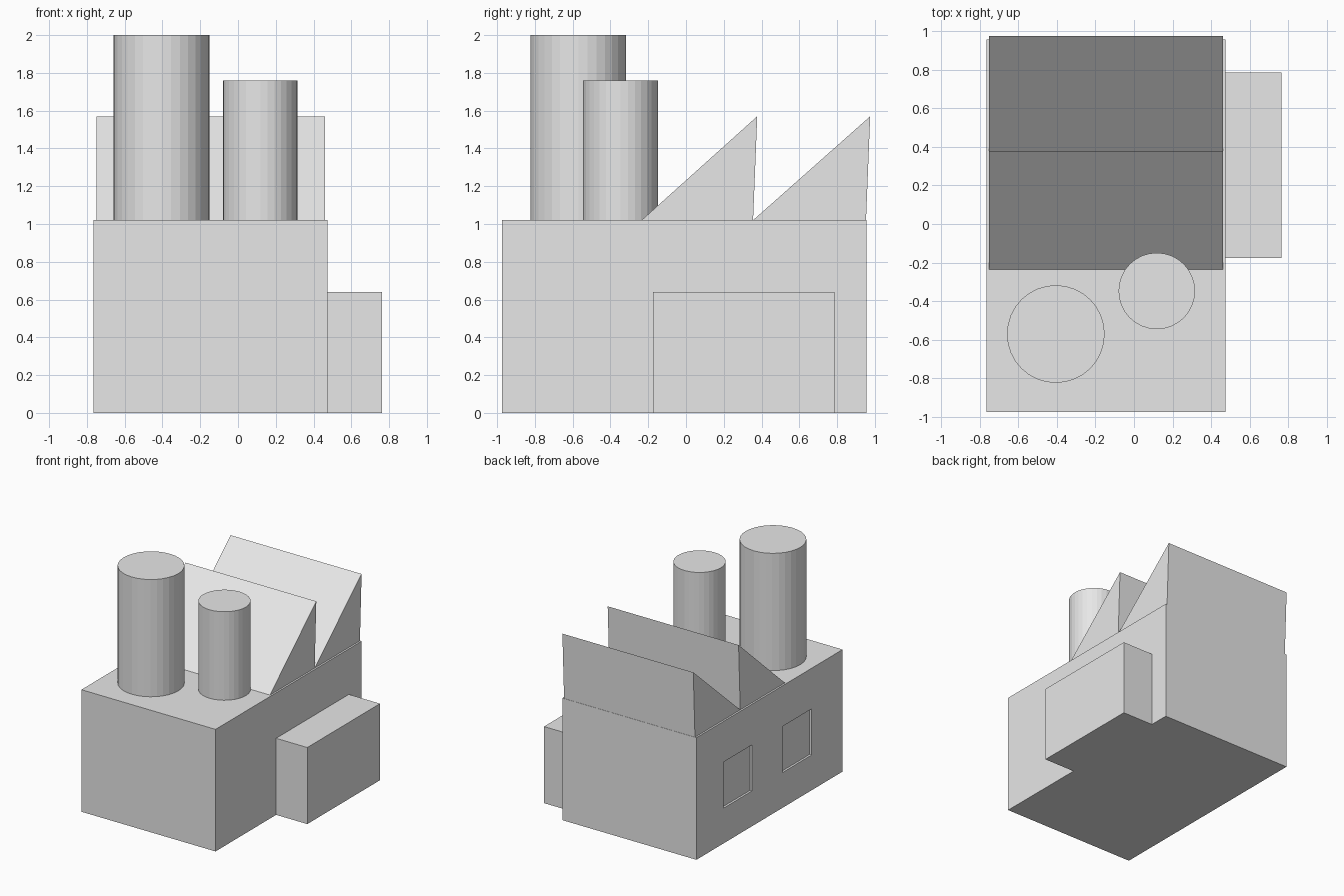
import bpy
import bmesh
from mathutils import Matrix, Vector

cube = bpy.data.objects.get("Cube")
if cube:
    bpy.data.objects.remove(cube, do_unlink=True)

grey = bpy.data.materials.new("plain_grey")
grey.use_nodes = True
grey.diffuse_color = (0.8, 0.8, 0.8, 1)
grey.node_tree.nodes["Principled BSDF"].inputs["Base Color"].default_value = (0.8, 0.8, 0.8, 1)

WALL_TOP = 1.02


def finish(name, bm):
    bmesh.ops.recalc_face_normals(bm, faces=bm.faces)
    mesh = bpy.data.meshes.new(name)
    bm.to_mesh(mesh)
    bm.free()
    mesh.materials.append(grey)
    obj = bpy.data.objects.new(name, mesh)
    bpy.context.collection.objects.link(obj)
    return obj


def box(name, low, high):
    low, high = Vector(low), Vector(high)
    bm = bmesh.new()
    bmesh.ops.create_cube(bm, size=1, matrix=Matrix.Translation((low + high) / 2)
                          @ Matrix.Diagonal((*(high - low), 1)))
    return finish(name, bm)


def chimney(name, x, y, radius, top):
    bm = bmesh.new()
    bmesh.ops.create_cone(bm, cap_ends=True, segments=32, radius1=radius, radius2=radius,
                          depth=top - WALL_TOP,
                          matrix=Matrix.Translation((x, y, (top + WALL_TOP) / 2)))
    return finish(name, bm)


def roof_tooth(name, front, back):
    # Triangular side profile, swept across the building
    bm = bmesh.new()
    profile = [(front, WALL_TOP), (back, WALL_TOP), (back + 0.022, 1.57)]
    face = bm.faces.new([bm.verts.new((-0.75, y, z)) for y, z in profile])
    swept = bmesh.ops.extrude_face_region(bm, geom=[face])["geom"]
    bmesh.ops.translate(bm, vec=(1.21, 0, 0),
                        verts=[v for v in swept if isinstance(v, bmesh.types.BMVert)])
    return finish(name, bm)


# Main hall with two shallow window recesses in one side wall
hall = box("main_hall", (-0.765, -0.975, 0), (0.475, 0.955, WALL_TOP))
for name, y in (("front_window_cutter", -0.375), ("back_window_cutter", 0.41)):
    cutter = box(name, (-0.9, y - 0.19, 0.295), (-0.747, y + 0.19, 0.68))
    cutter.hide_render = True
    cutter.hide_viewport = True
    cut = hall.modifiers.new(name, "BOOLEAN")
    cut.operation = "DIFFERENCE"
    cut.solver = "EXACT"
    cut.object = cutter

# Side annex
box("side_annex", (0.475, -0.175, 0), (0.763, 0.785, 0.64))

# Sawtooth roof
roof_tooth("front_roof_tooth", -0.235, 0.355)
roof_tooth("back_roof_tooth", 0.355, 0.953)

# Chimneys
chimney("tall_chimney", -0.405, -0.57, 0.253, 2.0)
chimney("short_chimney", 0.118, -0.347, 0.198, 1.76)
